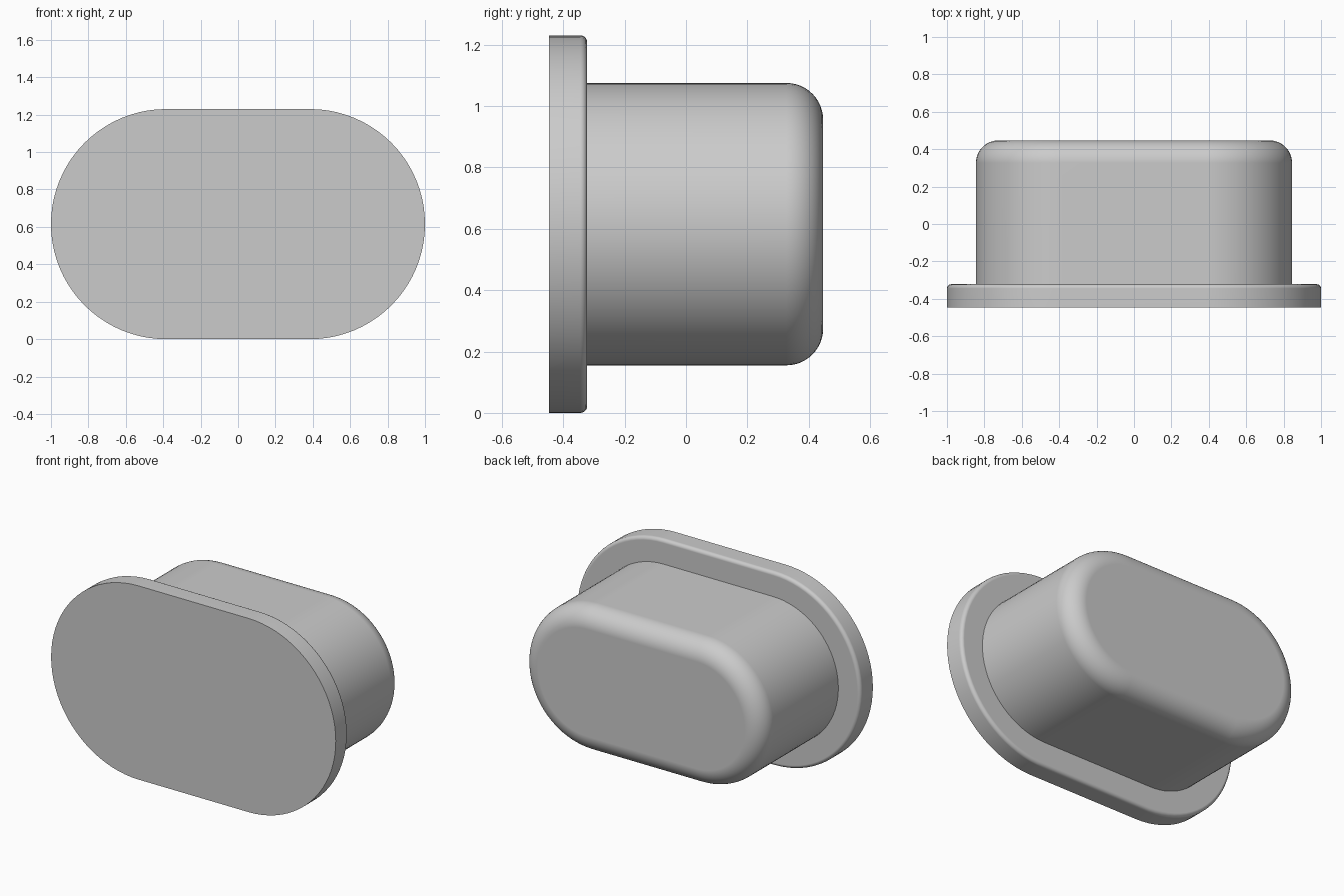
import bpy
import bmesh
from math import sin, cos, pi, radians

cube = bpy.data.objects.get("Cube")
if cube:
    bpy.data.objects.remove(cube, do_unlink=True)

grey = bpy.data.materials.new("plain grey")
grey.use_nodes = True
GREY = (0.6, 0.6, 0.6, 1.0)
grey.diffuse_color = GREY
grey.node_tree.nodes["Principled BSDF"].inputs["Base Color"].default_value = GREY

HALF_STRAIGHT = 0.385
CENTRE_Z = 0.615
ARC_STEPS = 40


def stadium(bm, radius, y):
    """Ring of vertices: two half circles joined by straight sides."""
    ring = []
    for side in (1, -1):
        for i in range(ARC_STEPS + 1):
            a = -pi / 2 + pi * i / ARC_STEPS
            ring.append(bm.verts.new((side * (HALF_STRAIGHT + radius * cos(a)), y,
                                      CENTRE_Z + side * radius * sin(a))))
    return ring


def rounded_plug(name, radius, y_front, y_back, fillet, fillet_steps):
    """Stadium solid with its back rim rounded over."""
    profile = [(radius, y_front)]
    for i in range(fillet_steps + 1):
        a = pi / 2 * i / fillet_steps
        profile.append((radius - fillet * (1 - cos(a)),
                        y_back - fillet * (1 - sin(a))))
    bm = bmesh.new()
    rings = [stadium(bm, r, y) for r, y in profile]
    for near, far in zip(rings, rings[1:]):
        for i in range(len(near)):
            j = (i + 1) % len(near)
            bm.faces.new((near[i], near[j], far[j], far[i]))
    bm.faces.new(rings[0])
    bm.faces.new(rings[-1])
    bmesh.ops.recalc_face_normals(bm, faces=bm.faces)
    mesh = bpy.data.meshes.new(name)
    bm.to_mesh(mesh)
    bm.free()
    mesh.materials.append(grey)
    obj = bpy.data.objects.new(name, mesh)
    bpy.context.collection.objects.link(obj)

    # Smooth sides, crisp front rim, flat end faces
    bpy.ops.object.select_all(action="DESELECT")
    obj.select_set(True)
    bpy.context.view_layer.objects.active = obj
    bpy.ops.object.shade_smooth_by_angle(angle=radians(35))
    weighted = obj.modifiers.new("flat ends", "WEIGHTED_NORMAL")
    weighted.keep_sharp = True
    return obj


# Wide front flange and the narrower plug body behind it
rounded_plug("flange", 0.615, -0.447, -0.322, 0.022, 5)
rounded_plug("plug_body", 0.46, -0.34, 0.447, 0.12, 12)
